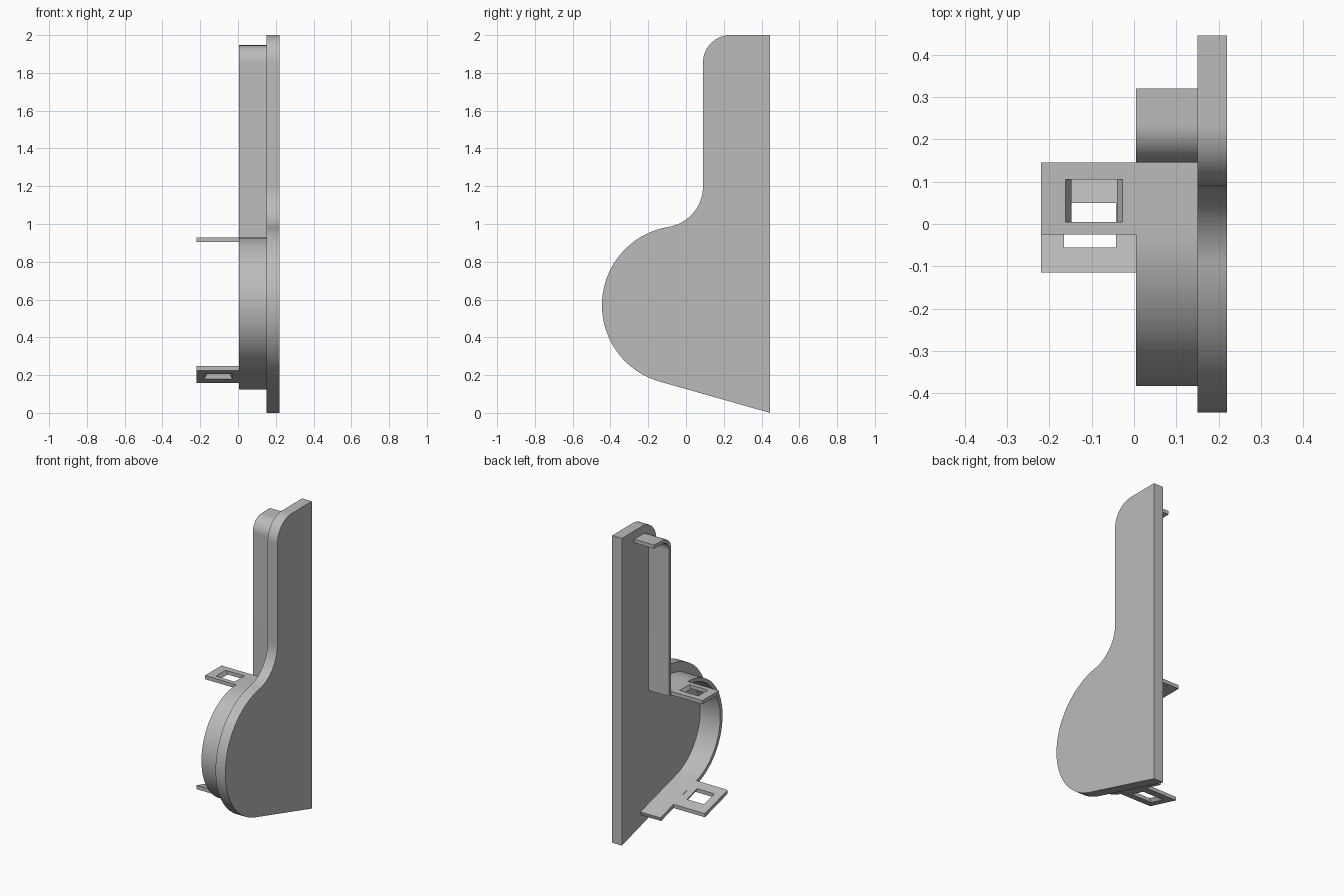
import bpy
import bmesh
from math import sin, cos, radians

if "Cube" in bpy.data.objects:
    bpy.data.objects.remove(bpy.data.objects["Cube"], do_unlink=True)

# One plain grey for the whole model
grey = bpy.data.materials.new("plain_grey")
grey.use_nodes = True
colour = (0.5, 0.5, 0.5, 1)
grey.diffuse_color = colour
grey.node_tree.nodes["Principled BSDF"].inputs["Base Color"].default_value = colour

SLOPE = 15.3                 # fall of the bottom edge, degrees
ROUND = (-0.025, 0.57)       # centre of the round belly (y, z)
CORNER = (0.235, 1.855)      # centre of the rounded top corner
THICK = 0.024                # rim and tab thickness
WALL_Y = 0.145
BELLY_R = 0.358              # outer radius of the rim around the belly
RIM_X = 0.005
PLATE_X = 0.15


def arc(centre, radius, start, end, steps=32):
    angles = [radians(start + (end - start) * i / steps) for i in range(steps + 1)]
    return [(centre[0] + radius * cos(a), centre[1] + radius * sin(a)) for a in angles]


def finish(name, bm):
    bmesh.ops.recalc_face_normals(bm, faces=bm.faces)
    mesh = bpy.data.meshes.new(name)
    bm.to_mesh(mesh)
    bm.free()
    mesh.materials.append(grey)
    mesh.shade_smooth()
    mesh.set_sharp_from_angle(angle=radians(30))
    obj = bpy.data.objects.new(name, mesh)
    bpy.context.collection.objects.link(obj)
    return obj


def extrude_profile(name, profile, x0, x1):
    bm = bmesh.new()
    face = bm.faces.new([bm.verts.new((x0, y, z)) for y, z in profile])
    moved = bmesh.ops.extrude_face_region(bm, geom=[face])["geom"]
    verts = [v for v in moved if isinstance(v, bmesh.types.BMVert)]
    bmesh.ops.translate(bm, verts=verts, vec=(x1 - x0, 0, 0))
    return finish(name, bm)


def extrude_strip(name, path, x0, x1):
    # path(inset) returns the rim line moved inward by inset
    extrude_profile(name, path(0) + path(THICK)[::-1], x0, x1)


# Side plate: rounded top corner, concave neck, round belly, sloping foot
outline = [(0.445, 2.0)]
outline += arc(CORNER, 0.145, 90, 180)
outline += arc((-0.1285, 1.2), 0.2185, 0, -80.67)
outline += arc(ROUND, 0.42, 99.33, 270 - SLOPE, 64)[1:]
outline += [(0.445, 0.0)]
extrude_profile("side_plate", outline, PLATE_X, 0.22)


# Upper rim: top lip, rounded corner and straight wall
def upper_path(inset):
    return ([(0.32, 1.947 - inset)]
            + arc(CORNER, 0.09 - inset, 90, 180)
            + [(WALL_Y + inset, 0.904)])


extrude_strip("upper_rim", upper_path, RIM_X, PLATE_X)


# Lower rim: ledge, belly curve and sloping foot
def lower_path(inset):
    pts = arc(ROUND, BELLY_R - inset, 90, 270 - SLOPE, 64)
    y, z = pts[-1]
    run = 0.382
    end = (y + run * cos(radians(SLOPE)), z - run * sin(radians(SLOPE)))
    return [(WALL_Y, ROUND[1] + BELLY_R - inset)] + pts + [end]


extrude_strip("lower_rim", lower_path, RIM_X, PLATE_X)


# Slotted tabs: flat frames whose slot widens toward one side
def slotted_tab(name, y_range, slot_y, slot_top, slot_bottom, base):
    bm = bmesh.new()

    def loop(xs, ys, lift):
        corners = [(xs[0], ys[0]), (xs[1], ys[0]), (xs[1], ys[1]), (xs[0], ys[1])]
        return [bm.verts.new((x, y, base(y) + lift)) for x, y in corners]

    tab_x = (-0.22, RIM_X)
    rings = [loop(tab_x, y_range, 0), loop(tab_x, y_range, THICK),
             loop(slot_top, slot_y, THICK), loop(slot_bottom, slot_y, 0)]
    for k in range(4):
        a, b = rings[k], rings[(k + 1) % 4]
        for i in range(4):
            j = (i + 1) % 4
            bm.faces.new((a[i], a[j], b[j], b[i]))
    return finish(name, bm)


def foot_height(y):
    start_y, start_z = lower_path(0)[-2]
    return start_z - (y - start_y) * sin(radians(SLOPE)) / cos(radians(SLOPE))


narrow, wide = (-0.148, -0.04), (-0.162, -0.027)
slotted_tab("upper_tab", (-0.025, WALL_Y), (0.005, 0.105), wide, narrow,
            lambda y: ROUND[1] + BELLY_R - THICK)
slotted_tab("lower_tab", (-0.115, 0.12), (-0.055, 0.05), (-0.165, -0.042),
            (-0.18, -0.03), foot_height)
